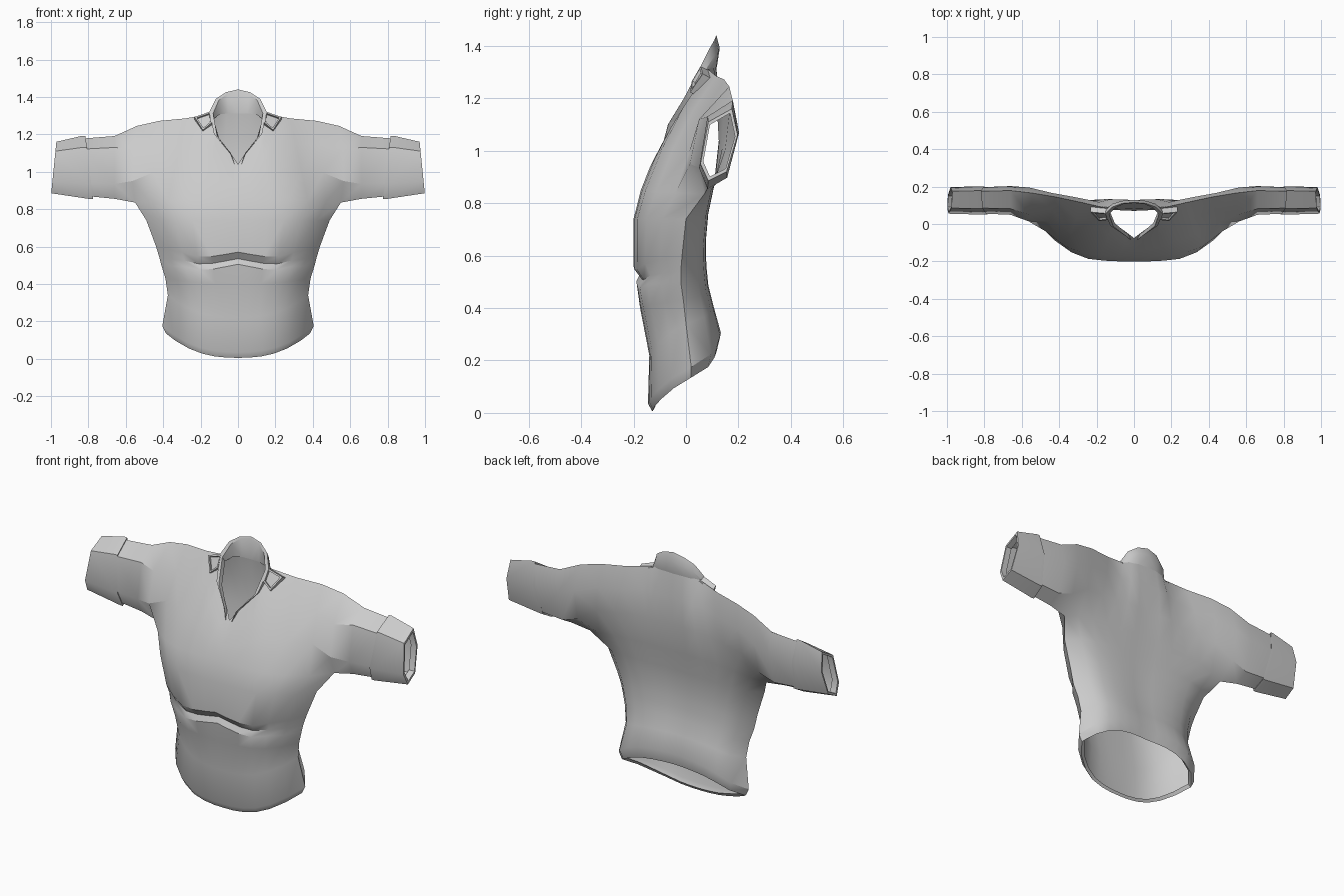
import bpy, bmesh
from mathutils import Vector as V

if "Cube" in bpy.data.objects:
    bpy.data.objects.remove(bpy.data.objects["Cube"])

grey = bpy.data.materials.new("grey_cloth")
grey.diffuse_color = (0.6, 0.6, 0.6, 1)
grey.use_nodes = True
grey.node_tree.nodes["Principled BSDF"].inputs["Base Color"].default_value = grey.diffuse_color


def finish(name, bm, angle=0.6):
    """Turn a right-hand half into a mirrored object."""
    bmesh.ops.remove_doubles(bm, verts=bm.verts, dist=0.0005)
    bmesh.ops.recalc_face_normals(bm, faces=bm.faces)
    me = bpy.data.meshes.new(name)
    bm.to_mesh(me)
    bm.free()
    me.materials.append(grey)
    ob = bpy.data.objects.new(name, me)
    bpy.context.collection.objects.link(ob)
    bpy.context.view_layer.objects.active = ob
    ob.select_set(True)
    bpy.ops.object.shade_smooth_by_angle(angle=angle)
    ob.select_set(False)
    m = ob.modifiers.new("mirror", 'MIRROR')
    m.use_clip = True
    m.merge_threshold = 0.001
    return ob


def loft(bm, rows, closed=False):
    """Skin a list of point rows with quads."""
    vs = [[bm.verts.new(p) for p in r] for r in rows]
    for a, b in zip(vs, vs[1:]):
        n = len(a)
        for i in range(n if closed else n - 1):
            j = (i + 1) % n
            bm.faces.new((a[i], a[j], b[j], b[i]))


# torso levels: front y, z / side x, y, z / back y, z
LEVELS = [
    (-.128, .005, .385, .02, .135, .118, .245),
    (-.145, .035, .405, .02, .175, .133, .31),
    (-.140, .22, .375, .0, .34, .105, .41),
    (-.175, .40, .388, -.01, .43, .085, .49),
    (-.188, .485, .41, -.02, .50, .079, .55),
    (-.172, .515, .42, -.02, .54, .076, .60),
    (-.200, .55, .438, -.015, .60, .076, .66),
    (-.200, .74, .49, .0, .74, .085, .76),
    (-.172, .85, .55, .07, .835, .11, .88),
]
# columns: width fraction, front roundness, back roundness
COLS = [(0, 0, .06), (.15, 0, .03), (.32, .02, 0), (.5, .07, .02), (.68, .24, .1), (.86, .55, .34)]


def level(fy, fz, sx, sy, sz, by, bz):
    """Half ring as front points, side point and back points."""
    side = V((sx, sy, sz))
    front, back = [], []
    for i, (f, tf, tb) in enumerate(COLS):
        dip = (.02, .008, -.006, -.012, 0, 0)[i] if .48 < fz < .56 else 0
        front.append(V((sx * f, fy + (sy - fy) * tf, fz + (sz - fz) * f ** 2.5 + dip)))
        back.append(V((sx * f, by + (sy - by) * tb, bz + (sz - bz) * f ** 3)))
    return front + [side], back + [side]


# upper edge: neckline then shoulder ridge
FRONT_TOP = [V(p) for p in ((0, -.075, 1.04), (.033, -.05, 1.09), (.115, .01, 1.19),
                            (.148, .085, 1.31), (.28, .115, 1.285), (.42, .145, 1.272), (.54, .165, 1.245))]
BACK_TOP = [V(p) for p in ((0, .115, 1.325), (.06, .113, 1.325), (.11, .105, 1.32))] + FRONT_TOP[3:]
FRONT_HOLE = [V((.565, .015, .95)), V((.56, .05, 1.12))]
BACK_HOLE = [V((.565, .16, .93)), V((.56, .195, 1.10))]


def upper(base, top, hole, bulge):
    """Chest or upper back rows between armpit and shoulder."""
    rows = [base]
    for k, t in enumerate((.36, .7)):
        r = [base[i].lerp(top[i], t) + V((0, bulge[i], 0)) for i in range(6)]
        rows.append(r + [hole[k]])
    return rows + [top]


bm = bmesh.new()
rings = [level(*l) for l in LEVELS]
fronts, backs = [r[0] for r in rings], [r[1] for r in rings]
loft(bm, fronts + upper(fronts[-1], FRONT_TOP, FRONT_HOLE, (-.008, -.01, -.015, -.02, -.02, -.015))[1:])
loft(bm, backs + upper(backs[-1], BACK_TOP, BACK_HOLE, (.015, .02, .025, .025, .03, .035))[1:])

# turned-in hem lip
edge = fronts[0] + backs[0][-2::-1]
loft(bm, [edge, [V((p.x * .95, p.y * .93, p.z + .015)) for p in edge]])

# sleeve and cuff, hexagonal
HEX = [(.085, .885), (.055, .95), (.085, 1.11), (.175, 1.16), (.197, 1.06), (.155, .92)]


def hexring(x, sz, sy=1.0, skew=0.0):
    pts = []
    for y, z in HEX:
        zz = 1.02 + (z - 1.02) * sz
        pts.append(V((x + (zz - 1.02) * skew, .128 + (y - .128) * sy, zz)))
    return pts


armhole = [fronts[-1][-1], *FRONT_HOLE, FRONT_TOP[-1], BACK_HOLE[1], BACK_HOLE[0]]
loft(bm, [armhole, hexring(.66, 1.22, 1.08), hexring(.80, 1.13, 1.0, .12)], True)
finish("shirt_body", bm)

bm = bmesh.new()
loft(bm, [hexring(.80, 1.1, .97, .12), hexring(.795, 1.23, 1.07, .12), hexring(.812, 1.23, 1.07, .12),
          hexring(.985, 1.0, 1.0, -.1), hexring(.985, .88, .85, -.1), hexring(.95, .88, .85, -.1)], True)
finish("sleeve_cuff", bm)

# standing collar: outer and inner faces joined over a narrow rim
BASE = [(.022, -.07, 1.04), (.036, -.052, 1.09), (.118, .008, 1.19), (.15, .075, 1.29), (.112, .105, 1.315), (.06, .115, 1.32), (0, .118, 1.32)]
RIM = [(.022, -.08, 1.05), (.042, -.066, 1.105), (.128, -.008, 1.2), (.153, .055, 1.32), (.118, .09, 1.39), (.065, .11, 1.425), (0, .116, 1.44)]


def inset(pts, s, dy):
    return [V((x * s, y + dy, z - .008)) for x, y, z in pts]


bm = bmesh.new()
loft(bm, [BASE, [V(p).lerp(V(q), .6) + V((0, .012, 0)) for p, q in zip(BASE, RIM)], RIM,
          inset(RIM, .87, -.004), inset(BASE, .87, -.004)])
finish("collar", bm)

# folded collar points lying on the shoulders
TAB = [V(p) for p in ((.145, .07, 1.315), (.232, .078, 1.285), (.188, .03, 1.215), (.14, .035, 1.255))]
bm = bmesh.new()
mid = sum(TAB, V()) / 4
lift = V((0, -.014, .008))
loft(bm, [[p + V((0, .02, -.01)) for p in TAB], [p + lift for p in TAB],
          [p.lerp(mid, .22) + lift for p in TAB], [p.lerp(mid, .24) + V((0, -.004, .002)) for p in TAB]], True)
bm.faces.new([bm.verts.new(p.lerp(mid, .24) + V((0, -.004, .002))) for p in TAB])
finish("collar_point", bm, 0.4)
